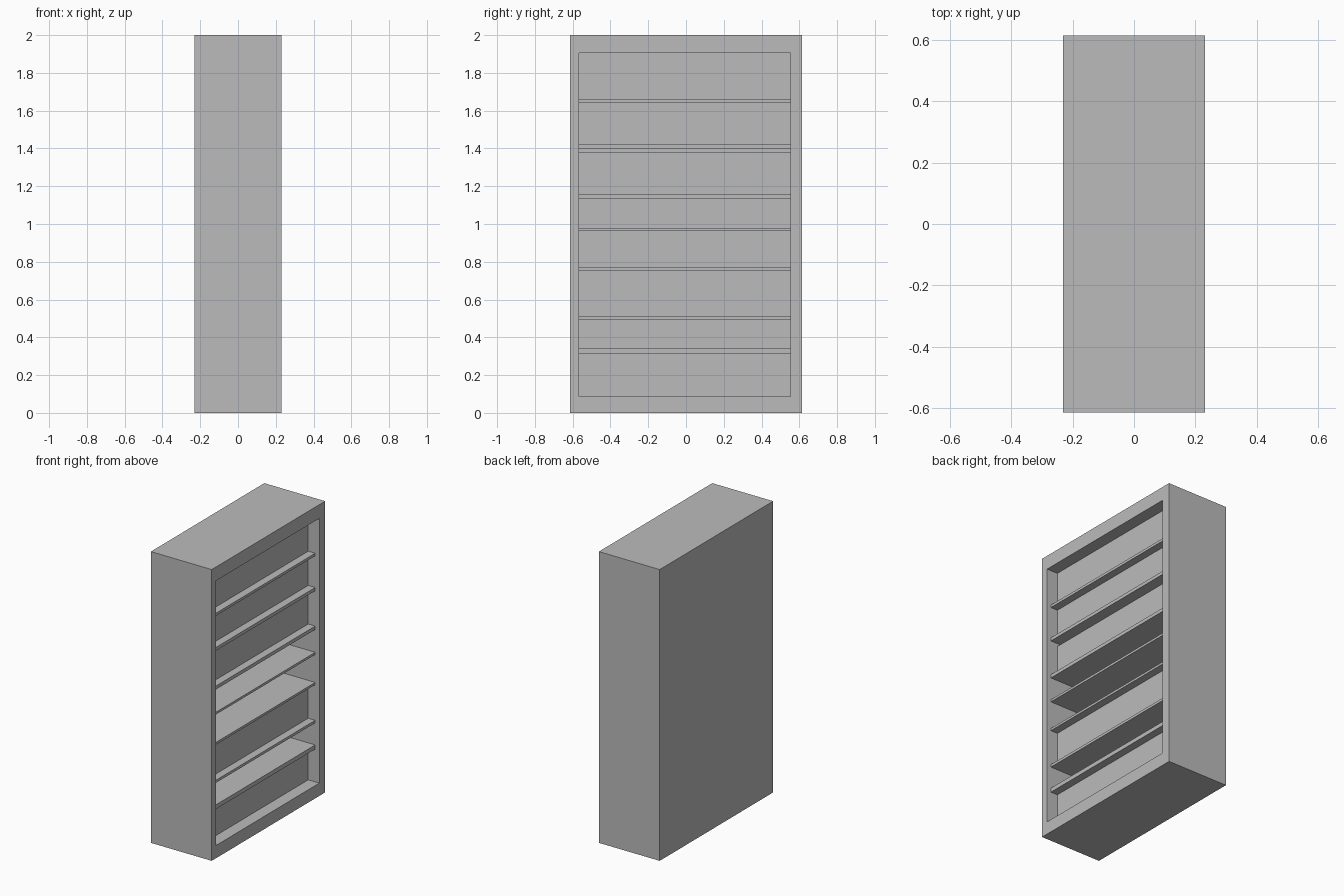
import bpy

default = bpy.data.objects.get("Cube")
if default:
    bpy.data.objects.remove(default, do_unlink=True)

grey = bpy.data.materials.new("plain grey")
grey.use_nodes = True
grey.diffuse_color = (0.5, 0.5, 0.5, 1)
grey.node_tree.nodes["Principled BSDF"].inputs["Base Color"].default_value = (0.5, 0.5, 0.5, 1)


def box(name, x, y, z):
    """Axis-aligned box from three (low, high) ranges."""
    spans = (x, y, z)
    bpy.ops.mesh.primitive_cube_add(size=1, location=[(a + b) / 2 for a, b in spans])
    obj = bpy.context.object
    obj.name = name
    obj.scale = [b - a for a, b in spans]
    bpy.ops.object.transform_apply(location=False, rotation=False, scale=True)
    obj.data.materials.append(grey)
    return obj


HALF_X, HALF_Y, TOP = 0.231, 0.615, 2.0
BACK = -0.18                      # inner face of the back wall
OPEN_Y = (-0.567, 0.552)          # opening in the +x side
OPEN_Z = (0.088, 1.905)

# Case, hollowed from the open side
case = box("case", (-HALF_X, HALF_X), (-HALF_Y, HALF_Y), (0, TOP))
cutter = box("case_cutter", (BACK, HALF_X + 0.1), OPEN_Y, OPEN_Z)
cutter.hide_render = True
hollow = case.modifiers.new("hollow", 'BOOLEAN')
hollow.operation = 'DIFFERENCE'
hollow.solver = 'EXACT'
hollow.object = cutter
bpy.context.view_layer.objects.active = case
bpy.ops.object.modifier_apply(modifier="hollow")
bpy.data.objects.remove(cutter, do_unlink=True)

# Shelves (bottom, top), unevenly spaced
shelves = [(0.313, 0.342), (0.493, 0.511), (0.755, 0.771), (0.962, 0.978),
           (1.134, 1.158), (1.40, 1.423), (1.64, 1.658)]
for i, z in enumerate(shelves):
    box(f"shelf_{i + 1}", (BACK, 0.20), OPEN_Y, z)

# Filler blocks in the shallow bays; the other bays stay deep
floors = [OPEN_Z[0]] + [top for _, top in shelves]
ceilings = [bottom for bottom, _ in shelves] + [OPEN_Z[1]]
DEEP_BAYS = (1, 3, 4)
SHORT_BAY = 5                     # this block stops just below its shelf
for i, (low, high) in enumerate(zip(floors, ceilings)):
    if i not in DEEP_BAYS:
        gap = 0.02 if i == SHORT_BAY else 0
        box(f"bay_block_{i + 1}", (BACK, 0.147), OPEN_Y, (low, high - gap))
